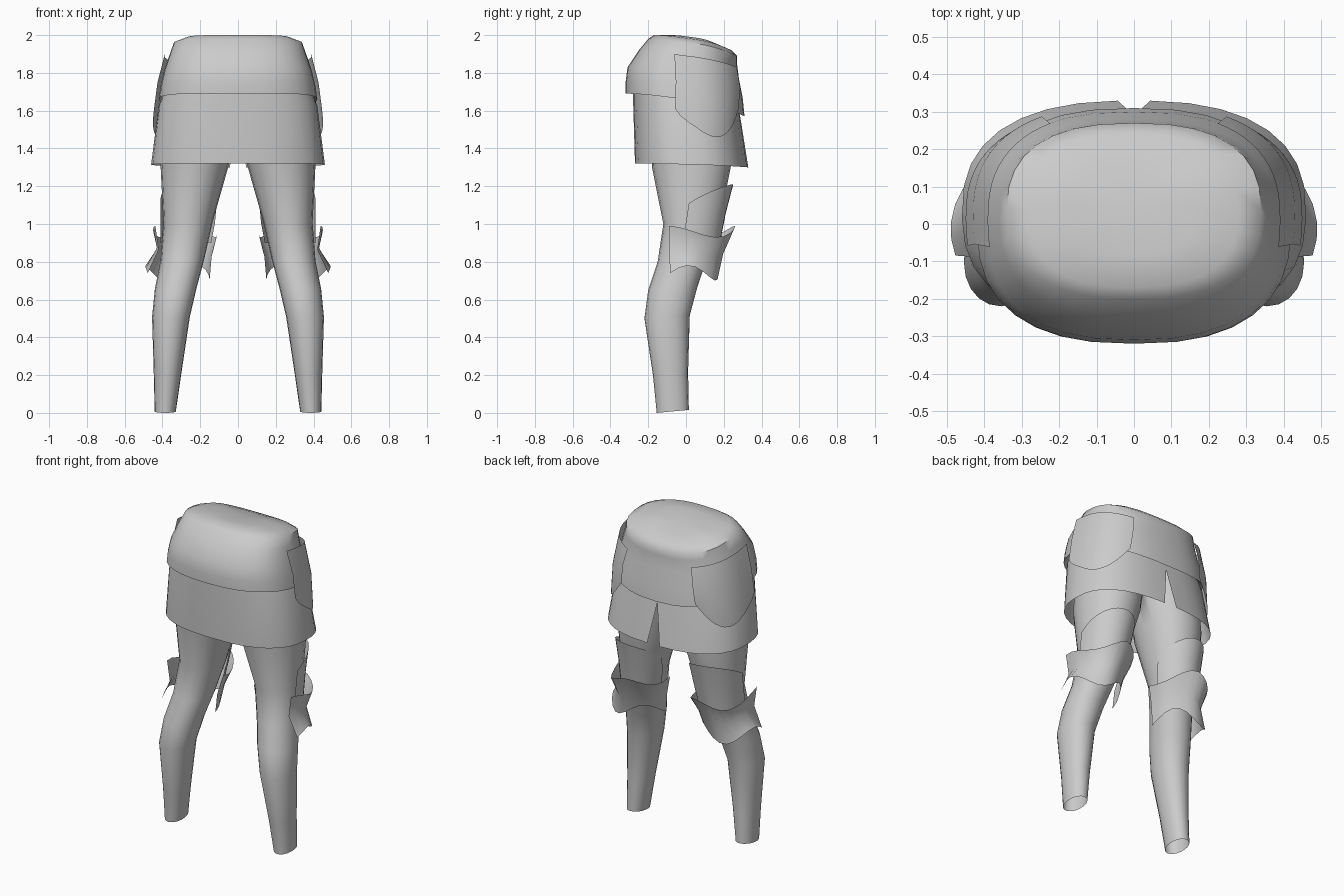
import bpy, bmesh
from math import sin, cos, pi, radians, copysign

if "Cube" in bpy.data.objects:
    bpy.data.objects.remove(bpy.data.objects["Cube"], do_unlink=True)

grey = bpy.data.materials.new("plain_grey")
grey.use_nodes = True
shade = (.6, .6, .6, 1)
grey.diffuse_color = shade
grey.node_tree.nodes["Principled BSDF"].inputs["Base Color"].default_value = shade


def rounded(value, power):
    return copysign(abs(value) ** power, value)


def ring(box, height, start=0, end=360, power=.8, count=32):
    """Rounded outline inside a box, running from +y towards +x."""
    left, right, back, front = box
    points = []
    for i in range(count + 1):
        t = i / count
        angle = radians(start + (end - start) * t)
        x = (left + right + (right - left) * rounded(sin(angle), power)) / 2
        y = (back + front + (front - back) * rounded(cos(angle), power)) / 2
        points.append((x, y, height(t)))
    return points


def tilted(level, drop):
    """Height that falls away towards the +y side."""
    return lambda t: level - drop * ((1 + cos(2 * pi * t)) / 2) ** 2


def skin(name, rows, mirrored=False, sharp=50):
    """Skin rows of points from top to bottom and weld any seam."""
    bm = bmesh.new()
    verts = [[bm.verts.new(point) for point in row] for row in rows]
    for upper, lower in zip(verts, verts[1:]):
        for i in range(len(upper) - 1):
            bm.faces.new((upper[i], upper[i + 1], lower[i + 1], lower[i]))
    bmesh.ops.remove_doubles(bm, verts=bm.verts, dist=.0005)
    mesh = bpy.data.meshes.new(name)
    bm.to_mesh(mesh)
    bm.free()
    mesh.materials.append(grey)
    part = bpy.data.objects.new(name, mesh)
    bpy.context.collection.objects.link(part)
    bpy.ops.object.select_all(action="DESELECT")
    part.select_set(True)
    bpy.context.view_layer.objects.active = part
    bpy.ops.object.shade_smooth_by_angle(angle=radians(sharp))
    if mirrored:
        part.modifiers.new("Mirror", "MIRROR")


def plate(name, boxes, start, end, top, bottom, power=1):
    """Curved open plate whose top and bottom edges follow rules."""
    rows = []
    for i, box in enumerate(boxes):
        blend = i / (len(boxes) - 1)

        def height(t):
            return top(t) + (bottom(t) - top(t)) * blend
        rows.append(ring(box, height, start, end, power, count=14))
    skin(name, rows, mirrored=True, sharp=80)


# Hip cover: closed sloping top, bulging side and overhanging hem
hip_rings = []
for half, back, front, level, drop in (
        (0, .05, .05, 1.98, 0),
        (.17, -.08, .17, 2, .05),
        (.28, -.17, .24, 2, .08),
        (.34, -.2, .27, 1.98, .09),
        (.36, -.25, .27, 1.92, .07),
        (.39, -.31, .28, 1.83, .06),
        (.41, -.32, .3, 1.75, .08),
        (.42, -.32, .31, 1.69, .12),
        (.4, -.28, .28, 1.7, .1)):
    hip_rings.append(ring((-half, half, back, front), tilted(level, drop)))
skin("hip_cover", hip_rings)

# Short flared skirt, slit below its second ring
skirt_rings = []
for half, back, front, level, drop, gap in (
        (.39, -.28, .27, 1.72, .06, 0),
        (.42, -.28, .29, 1.65, .1, 0),
        (.46, -.27, .33, 1.32, .02, 3)):
    skirt_rings.append(ring((-half, half, back, front), tilted(level, drop),
                            start=gap, end=360 - gap))
skin("skirt", skirt_rings)

# Legs: tapering tubes, open at the ankle
leg_rings = []
for level, x, half_width, y, half_depth in (
        (1.6, .19, .19, .02, .22),
        (1.3, .23, .18, .03, .21),
        (1, .265, .13, .03, .15),
        (.8, .295, .115, -.02, .13),
        (.65, .33, .11, -.07, .13),
        (.5, .355, .1, -.1, .12),
        (.2, .373, .073, -.082, .093),
        (0, .385, .056, -.07, .085)):
    box = (x - half_width, x + half_width, y - half_depth, y + half_depth)
    leg_rings.append(ring(box, lambda t: level + .008 * (1 + cos(2 * pi * t)),
                          power=.95, count=20))
skin("leg", leg_rings, mirrored=True)

# Hip plates: slanted top edge and rounded lower edge
plate("hip_plate",
      [(-.39, .39, -.28, .3), (-.43, .43, -.28, .32), (-.45, .45, -.28, .31)],
      start=30, end=100,
      top=lambda t: 1.83 + .07 * t,
      bottom=lambda t: 1.46 + .15 * (2 * t - 1) ** 2,
      power=.8)

# Thigh plates: arched top edge, tucked behind the knee wraps
plate("thigh_plate",
      [(.11, .41, -.15, .25), (.12, .41, -.15, .21), (.14, .41, -.15, .18)],
      start=-80, end=100,
      top=lambda t: 1.21 - .1 * (2 * t - 1) ** 2,
      bottom=lambda t: .9)

# Knee wraps: flaring edges that rise and fall into points
plate("knee_wrap",
      [(.11, .45, -.25, .26), (.14, .43, -.22, .2), (.15, .49, -.2, .17)],
      start=-90, end=112,
      top=lambda t: .96 + .03 * cos(2 * pi * (t - .4) / .6),
      bottom=lambda t: .74 + .04 * cos(2 * pi * (t - .85) / .6))
